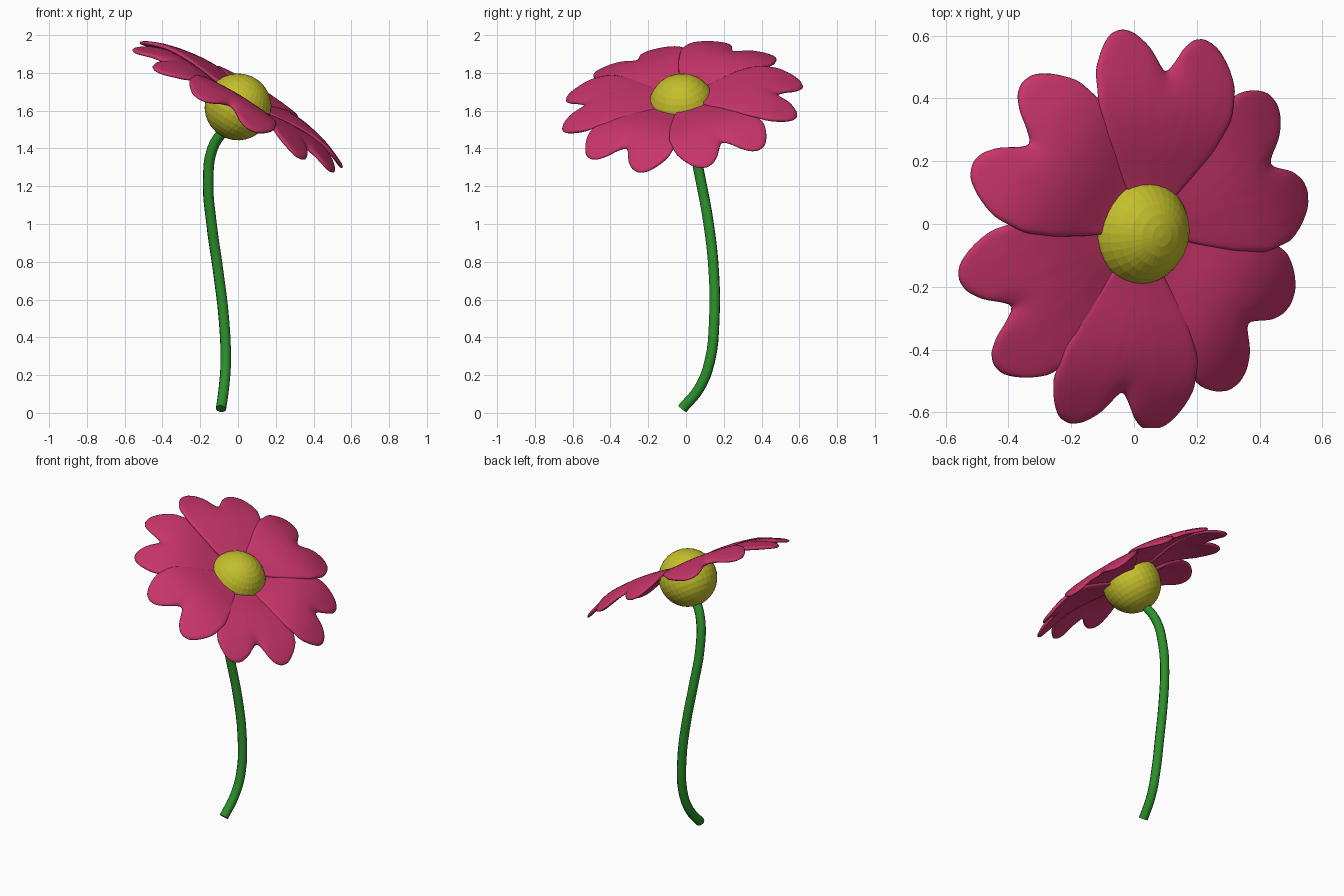
import bpy, bmesh, math
from mathutils import Vector, Matrix

if "Cube" in bpy.data.objects:
    bpy.data.objects.remove(bpy.data.objects["Cube"])

def material(name, rgb):
    m = bpy.data.materials.new(name)
    m.diffuse_color = (*rgb, 1)
    m.use_nodes = True
    m.node_tree.nodes["Principled BSDF"].inputs["Base Color"].default_value = m.diffuse_color
    return m

pink = material("petal_pink", (0.58, 0.035, 0.145))
yellow = material("center_yellow", (0.55, 0.52, 0.025))
green = material("stem_green", (0.025, 0.28, 0.025))

def interp(pts, v):
    for (a, fa), (b, fb) in zip(pts, pts[1:]):
        if v <= b:
            return fa + (fb - fa) * (v - a) / (b - a)
    return pts[-1][1]

# Tilted frame of the flower head
center = Vector((0, -0.02, 1.62))
n = Vector((0.6, -0.115, 1)).normalized()
x_axis = Vector((0, 1, 0)).cross(n).normalized()
y_axis = n.cross(x_axis)
frame = Matrix((x_axis, y_axis, n)).transposed().to_4x4()
head = Matrix.Translation(center) @ frame

# Yellow flower centre
bpy.ops.mesh.primitive_uv_sphere_add(segments=32, ring_count=16, radius=0.177)
ball = bpy.context.object
ball.name = "flower_center"
ball.matrix_world = head
ball.data.materials.append(yellow)

# Petal outline: tip distance across the width, half width along the length,
# and arch height by distance from the middle
TIP = [(0, .515), (.08, .54), (.25, .60), (.42, .633), (.58, .64),
       (.75, .622), (.9, .572), (1, .49)]
WIDTH = [(0, .03), (.25, .12), (.5, .195), (.75, .25), (1, .265)]
ARCH = [(0, -.01), (.15, 0), (.28, .025), (.38, .03), (.48, .012),
        (.56, -.02), (.64, -.058), (.7, -.09)]

def petal(name, angle, lift):
    bm = bmesh.new()
    nu, nt, r0 = 12, 24, 0.05
    rows = []
    for i in range(nu + 1):
        u = i / nu
        row = []
        for j in range(nt + 1):
            t = 2 * j / nt - 1
            r = r0 + u * (interp(TIP, abs(t)) - r0)
            w = t * interp(WIDTH, u)
            h = interp(ARCH, r) - 0.02 * t * t * u
            h -= 0.02 * math.exp(-((r - .53) ** 2 + w * w) / .0016)
            row.append(bm.verts.new((r, w, h)))
        rows.append(row)
    for a, b in zip(rows, rows[1:]):
        for j in range(nt):
            bm.faces.new((a[j], b[j], b[j + 1], a[j + 1]))
    me = bpy.data.meshes.new(name)
    bm.to_mesh(me)
    bm.free()
    me.shade_smooth()
    me.materials.append(pink)
    ob = bpy.data.objects.new(name, me)
    bpy.context.collection.objects.link(ob)
    ob.matrix_world = (head @ Matrix.Translation((0, 0, 0.063 + lift))
                       @ Matrix.Rotation(math.radians(angle), 4, 'Z'))
    solid = ob.modifiers.new("thickness", 'SOLIDIFY')
    solid.thickness = 0.022
    solid.offset = -1
    sub = ob.modifiers.new("smooth", 'SUBSURF')
    sub.levels = sub.render_levels = 1

# Six overlapping petals
for i, (angle, lift) in enumerate([(25, .005), (84, .02), (147, .012),
                                   (208, -.008), (266, .0), (325, -.008)]):
    petal(f"petal_{i + 1}", angle, lift)

# Curved stem
path = [(-.09, -.02, .022), (-.075, .07, .13), (-.065, .125, .27),
        (-.075, .15, .5), (-.105, .147, .75), (-.14, .12, 1.0),
        (-.158, .08, 1.22), (-.135, .04, 1.4), (-.07, 0, 1.5), (-.02, -.02, 1.55)]
cu = bpy.data.curves.new("stem", 'CURVE')
cu.dimensions = '3D'
cu.bevel_depth = 0.028
cu.bevel_resolution = 3
cu.resolution_u = 4
cu.use_fill_caps = True
sp = cu.splines.new('BEZIER')
sp.bezier_points.add(len(path) - 1)
for p, co in zip(sp.bezier_points, path):
    p.co = co
    p.handle_left_type = p.handle_right_type = 'AUTO'
cu.materials.append(green)
stem = bpy.data.objects.new("stem", cu)
bpy.context.collection.objects.link(stem)
